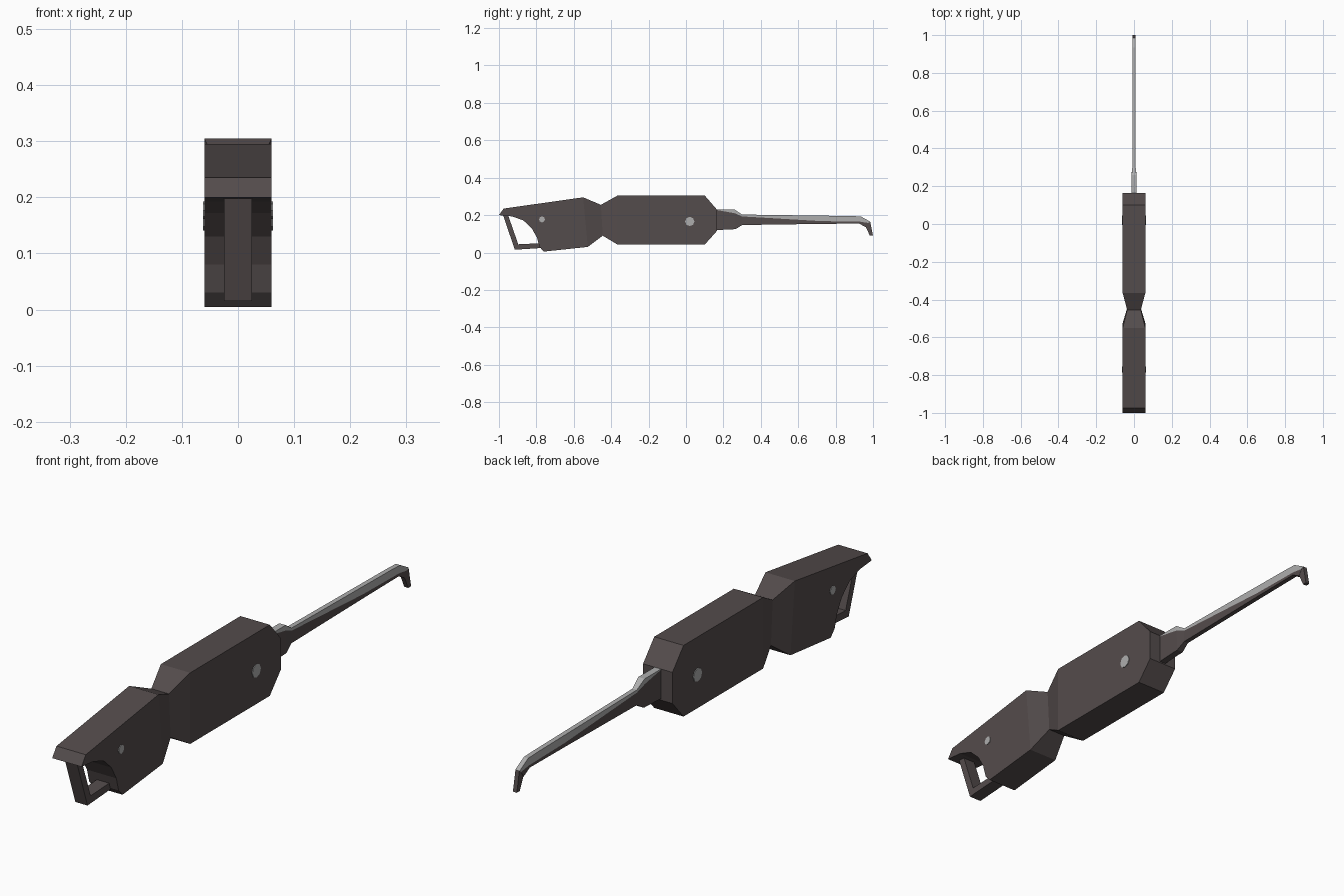
import bpy, bmesh, math

if "Cube" in bpy.data.objects:
    bpy.data.objects.remove(bpy.data.objects["Cube"])


def material(name, rgb):
    m = bpy.data.materials.new(name)
    m.diffuse_color = (*rgb, 1)
    m.use_nodes = True
    m.node_tree.nodes["Principled BSDF"].inputs["Base Color"].default_value = m.diffuse_color
    return m


BODY = material("dark brown grey", (0.088, 0.072, 0.072))
STEEL = material("light steel", (0.42, 0.42, 0.42))


def slab(name, polys, width, mat):
    """Side-view polygons (y, z), joined and given thickness across x."""
    w = width if callable(width) else (lambda y: width)
    bm = bmesh.new()
    verts = {}

    def v(p, s):
        k = (p, s)
        if k not in verts:
            verts[k] = bm.verts.new((s * w(p[0]), p[0], p[1]))
        return verts[k]

    edges = set()
    for poly in polys:
        bm.faces.new([v(p, 1) for p in poly])
        bm.faces.new([v(p, -1) for p in reversed(poly)])
        edges.update(zip(poly, poly[1:] + poly[:1]))
    for a, b in edges:
        if (b, a) not in edges:
            bm.faces.new((v(a, 1), v(a, -1), v(b, -1), v(b, 1)))
    bmesh.ops.recalc_face_normals(bm, faces=bm.faces)
    me = bpy.data.meshes.new(name)
    bm.to_mesh(me)
    bm.free()
    me.materials.append(mat)
    ob = bpy.data.objects.new(name, me)
    bpy.context.collection.objects.link(ob)
    return ob


# Handle: rear grip, pinched waist and front block
waist_b, waist_t = (-0.445, 0.09), (-0.455, 0.255)
grip_b, grip_t = (-0.525, 0.03), (-0.55, 0.295)
block_b, block_t = (-0.365, 0.042), (-0.365, 0.305)
grip = [grip_b, grip_t, (-0.975, 0.235), (-1.0, 0.2), (-0.93, 0.193),
        (-0.87, 0.172), (-0.825, 0.13), (-0.797, 0.08), (-0.783, 0.03), (-0.76, 0.005)]
block = [block_b, (0.10, 0.042), (0.165, 0.115), (0.165, 0.23), (0.10, 0.305), block_t]
slab("handle",
     [grip, [grip_b, waist_b, waist_t, grip_t], [waist_b, block_b, block_t, waist_t], block],
     lambda y: 0.036 if -0.5 < y < -0.4 else 0.06, BODY)

# Finger guard: thin bent strip below the grip
outer = [(-0.98, 0.205), (-0.915, 0.015), (-0.76, 0.025)]
inner = [(-0.953, 0.205), (-0.897, 0.044), (-0.77, 0.05)]
slab("finger_guard",
     [[outer[i], outer[i + 1], inner[i + 1], inner[i]] for i in range(2)], 0.025, BODY)

# Shank: dark lower part and bright upper edge sharing a dividing line
top = [(0.16, 0.23), (0.26, 0.23), (0.30, 0.203), (0.88, 0.195), (0.935, 0.193), (0.985, 0.165)]
mid = [(0.16, 0.228), (0.26, 0.21), (0.30, 0.193), (0.72, 0.168), (0.93, 0.165), (0.975, 0.158)]
low = [(0.16, 0.12), (0.265, 0.125), (0.30, 0.147), (0.72, 0.153), (0.925, 0.155), (0.962, 0.135)]
blade = lambda y: 0.013 if y < 0.28 else 0.009
strip = lambda a, b: [[a[i], a[i + 1], b[i + 1], b[i]] for i in range(len(a) - 1)]
slab("shank_upper_edge", strip(mid, top), blade, STEEL)
slab("shank", strip(low, mid), blade, BODY)

# Hook tip bent downwards
slab("hook_tip", [[low[-1], (0.983, 0.09), (1.0, 0.09), top[-1], mid[-1]]], 0.008, BODY)

# Pins running through the handle
for name, y, z, r in (("front_pin", 0.02, 0.166, 0.025), ("rear_pin", -0.77, 0.177, 0.016)):
    bpy.ops.mesh.primitive_cylinder_add(vertices=8, radius=r, depth=0.125,
                                        location=(0, y, z), rotation=(0, math.pi / 2, 0))
    pin = bpy.context.object
    pin.name = name
    pin.data.materials.append(STEEL)
